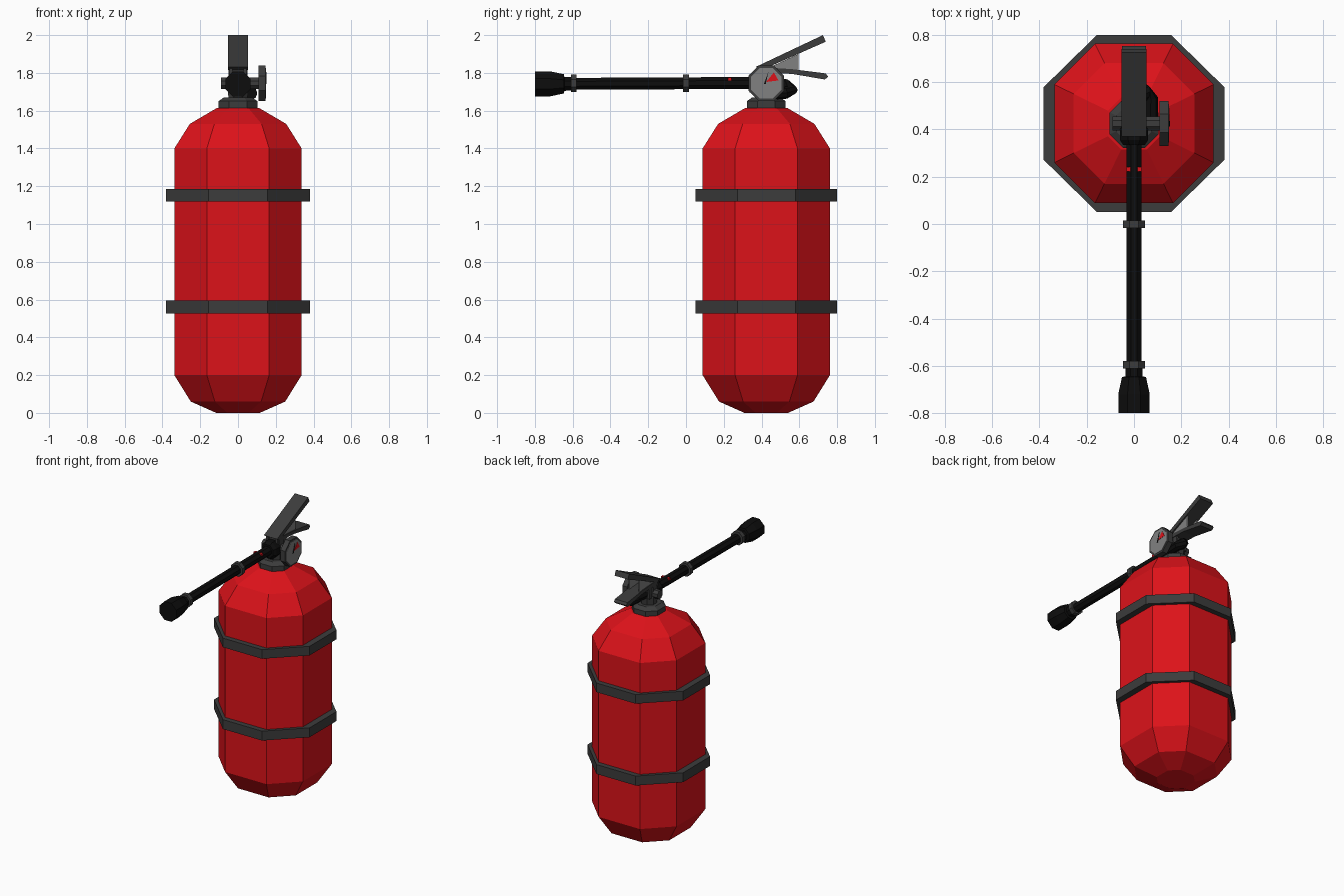
import bpy, math
from mathutils import Vector, Matrix

if "Cube" in bpy.data.objects:
    bpy.data.objects.remove(bpy.data.objects["Cube"])


def material(name, rgb):
    m = bpy.data.materials.new(name)
    m.diffuse_color = (*rgb, 1)
    m.use_nodes = True
    m.node_tree.nodes["Principled BSDF"].inputs["Base Color"].default_value = m.diffuse_color
    return m


RED = material("red", (0.72, 0.006, 0.01))
DARK = material("dark_grey", (0.045, 0.045, 0.045))
BLACK = material("black", (0.004, 0.004, 0.004))
LIGHT = material("light_grey", (0.22, 0.22, 0.22))
CY, HZ = 0.425, 1.745   # tank axis y, hose height


def add(name, verts, faces, mat):
    me = bpy.data.meshes.new(name)
    me.from_pydata([tuple(v) for v in verts], [], faces)
    me.materials.append(mat)
    ob = bpy.data.objects.new(name, me)
    bpy.context.collection.objects.link(ob)
    return ob


def loft(name, rings, mat, closed=False):
    """Skin a list of equal rings; cap the ends or join last to first."""
    n, k = len(rings[0]), len(rings)
    faces = []
    for i in range(k if closed else k - 1):
        for j in range(n):
            a, b, j2 = i * n, (i + 1) % k * n, (j + 1) % n
            faces.append((a + j, a + j2, b + j2, b + j))
    if not closed:
        faces += [tuple(reversed(range(n))), tuple(range((k - 1) * n, k * n))]
    return add(name, [v for r in rings for v in r], faces, mat)


def octagon(a, ratio, z, sy=1.0):
    h = a * ratio
    p = [(a, -h), (a, h), (h, a), (-h, a), (-a, h), (-a, -h), (-h, -a), (h, -a)]
    return [(x, CY + y * sy, z) for x, y in p]


def turned(name, profile, mat, start, axis, n=8):
    """Solid of n sides from (distance, radius) pairs along an axis."""
    q = Vector(axis).to_track_quat('Z', 'Y')
    rings = []
    for d, r in profile:
        angles = [(j + 0.5) * math.tau / n for j in range(n)]
        rings.append([Vector(start) + q @ Vector((r * math.cos(t), r * math.sin(t), d))
                      for t in angles])
    return loft(name, rings, mat)


def side_plate(name, yz, x0, x1, mat):
    """Side outline (y, z) extruded across x."""
    return loft(name, [[(x, y, z) for y, z in yz] for x in (x0, x1)], mat)


# Tank
profile = [(0, 0.115), (0.06, 0.25), (0.2, 0.337), (1.4, 0.337), (1.53, 0.255), (1.615, 0.11)]
loft("tank", [octagon(a, 0.49, z) for z, a in profile], RED)

# Straps around the tank
for name, z0, z1 in (("lower_strap", 0.527, 0.595), ("upper_strap", 1.118, 1.184)):
    loft(name, [octagon(a, 0.41 if a > 0.36 else 0.46, z, 0.98)
                for a, z in ((0.382, z0), (0.382, z1), (0.337, z1), (0.337, z0))],
         DARK, closed=True)

# Neck collar and valve
loft("neck_collar", [octagon(a, 0.45, z) for z, a in ((1.60, 0.103), (1.65, 0.103), (1.67, 0.075))], DARK)
loft("valve_body", [octagon(a, 0.42, z) for z, a in ((1.66, 0.05), (1.72, 0.055), (1.80, 0.05))], DARK)
turned("cross_pin", [(0, 0.032), (0.20, 0.032)], DARK, (-0.09, CY, HZ), (1, 0, 0))

# Gauge with face, wedge and needle
turned("gauge_case", [(0, 0.102), (0.038, 0.102)], DARK, (0.108, CY, HZ), (1, 0, 0))
turned("gauge_face", [(0, 0.088), (0.004, 0.088)], LIGHT, (0.145, CY, HZ), (1, 0, 0))
side_plate("gauge_wedge", [(0.425, 1.752), (0.49, 1.76), (0.465, 1.802)], 0.147, 0.151, RED)
side_plate("gauge_needle", [(0.412, 1.74), (0.422, 1.74), (0.436, 1.805)], 0.147, 0.152, BLACK)

# Hose, nozzle and rings
turned("hose", [(0, 0.034), (1.0, 0.034)], BLACK, (0, -0.62, 1.742), (0, 1, 0.005))
turned("hose_joint", [(0, 0.05), (0.02, 0.065), (0.06, 0.065), (0.10, 0.05)], BLACK,
       (0, 0.335, HZ), (0, 1, 0))
turned("nozzle", [(0, 0.072), (0.08, 0.072), (0.153, 0.055), (0.156, 0.04), (0.20, 0.038)], BLACK,
       (0, -0.8, 1.742), (0, 1, 0))
for name, y in (("front_ring", -0.61), ("middle_ring", -0.016)):
    turned(name, [(0, 0.05), (0.031, 0.05)], DARK, (0, y, HZ), (0, 1, 0))
for name, s in (("left_button", -1), ("right_button", 1)):
    side_plate(name, [(0.222, 1.758), (0.24, 1.758), (0.24, 1.776), (0.222, 1.776)],
               *sorted((s * 0.013, s * 0.031)), RED)

# Short curved tube behind the valve
path = [Vector(p) for p in ((0, 0.46, 1.745), (0.02, 0.53, 1.735), (0.05, 0.56, 1.71),
                            (0.07, 0.53, 1.695), (0.07, 0.45, 1.69))]
rings = []
for i, p in enumerate(path):
    d = path[min(i + 1, 4)] - path[max(i - 1, 0)]
    q = d.to_track_quat('Y', 'Z')
    rings.append([p + q @ Vector((0.032 * math.cos(j * math.tau / 8), 0, 0.032 * math.sin(j * math.tau / 8)))
                  for j in range(8)])
loft("rear_tube", rings, BLACK)

# Squeeze handles with brackets
side_plate("upper_handle", [(0.37, 1.832), (0.40, 1.815), (0.74, 1.965), (0.725, 2.0)], -0.053, 0.053, DARK)
side_plate("lower_handle", [(0.40, 1.83), (0.40, 1.80), (0.56, 1.795), (0.735, 1.765),
                            (0.752, 1.78), (0.74, 1.797), (0.56, 1.82)], -0.05, 0.05, DARK)
for name, x in (("left_web", -0.045), ("right_web", 0.035)):
    side_plate(name, [(0.40, 1.81), (0.595, 1.815), (0.595, 1.90)], x, x + 0.01, LIGHT)
for name, x in (("left_bracket", -0.045), ("right_bracket", 0.03)):
    side_plate(name, [(0.385, 1.72), (0.48, 1.72), (0.49, 1.82), (0.385, 1.825)], x, x + 0.015, DARK)
